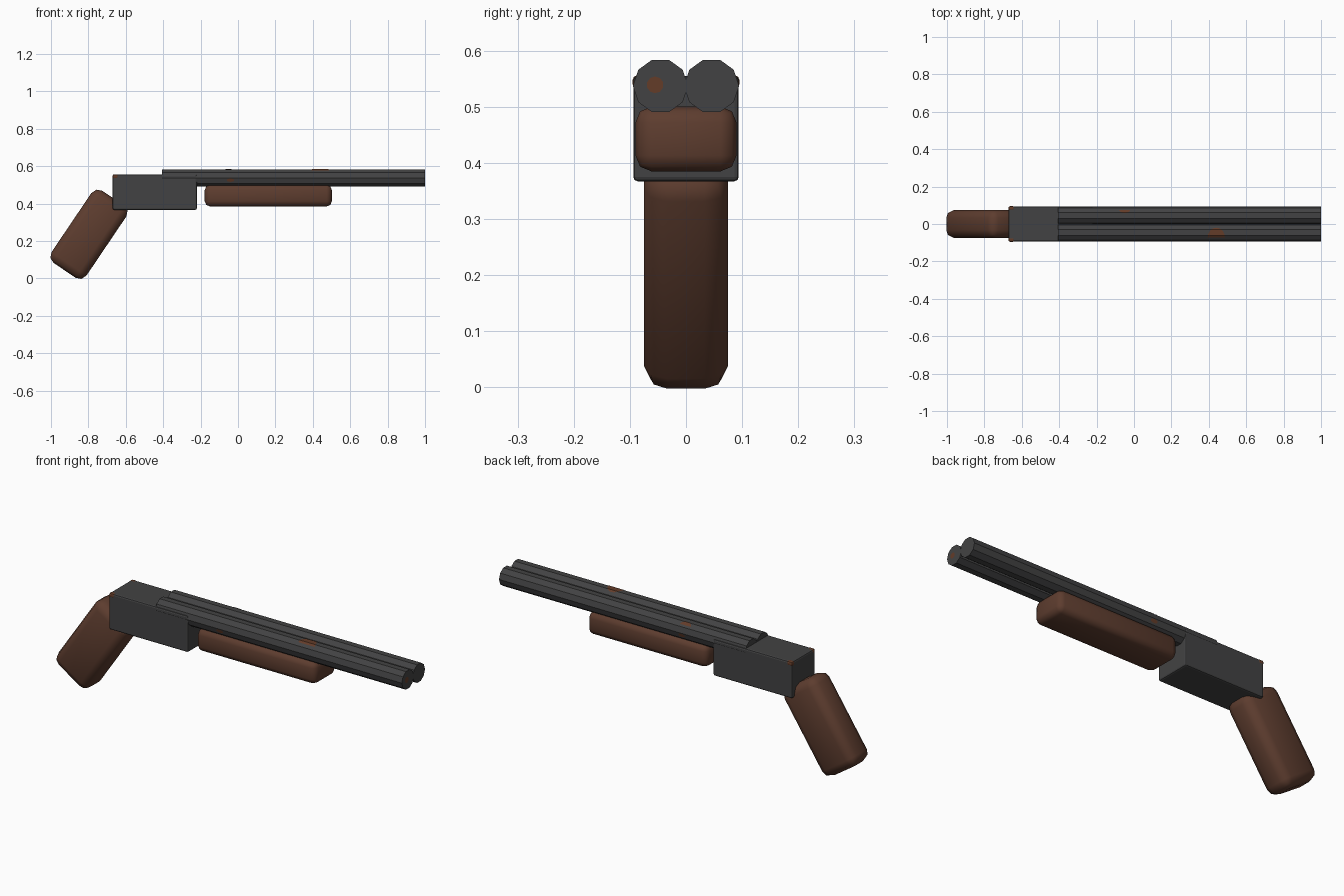
import bpy, bmesh, math
from mathutils import Vector

if "Cube" in bpy.data.objects:
    bpy.data.objects.remove(bpy.data.objects["Cube"])


def material(name, rgb):
    m = bpy.data.materials.new(name)
    m.diffuse_color = (*rgb, 1)
    m.use_nodes = True
    m.node_tree.nodes["Principled BSDF"].inputs["Base Color"].default_value = m.diffuse_color
    return m


STEEL = material("dark_steel", (0.055, 0.055, 0.056))
WOOD = material("brown_wood", (0.110, 0.046, 0.028))
RUST = material("rust", (0.125, 0.045, 0.022))


def add_object(name, bm, mat, smooth=False):
    me = bpy.data.meshes.new(name)
    for f in bm.faces:
        f.smooth = smooth
    bm.to_mesh(me)
    bm.free()
    me.materials.append(mat)
    ob = bpy.data.objects.new(name, me)
    bpy.context.collection.objects.link(ob)
    return ob


def bevel_box(name, center, size, bevel, segments, mat, smooth=False, tilt=0):
    bm = bmesh.new()
    bmesh.ops.create_cube(bm, size=1)
    bmesh.ops.scale(bm, vec=size, verts=bm.verts)
    bmesh.ops.bevel(bm, geom=bm.edges[:], offset=bevel, segments=segments,
                    profile=0.5, affect='EDGES')
    ob = add_object(name, bm, mat, smooth)
    ob.location = center
    ob.rotation_euler = (0, -math.radians(tilt), 0)
    return ob


# Wooden furniture and receiver
bevel_box("grip", (-0.797, 0, 0.236), (0.465, 0.15, 0.225), 0.042, 2, WOOD, True, 56)
bevel_box("fore_end", (0.162, 0, 0.4425), (0.68, 0.18, 0.115), 0.028, 2, WOOD, True)
bevel_box("receiver", (-0.445, 0, 0.461), (0.45, 0.188, 0.188), 0.008, 2, STEEL)

# Twin ten-sided barrels with closed ends
SIDES, R, BY, BZ = 10, 0.049, 0.0455, 0.537
SIDE = 2 * R * math.sin(math.pi / SIDES)


def ring_point(x, u, side, r=R):
    """Point on a barrel's perimeter; u counts facets from the +y corner."""
    def corner(k):
        a = 2 * math.pi * k / SIDES
        return Vector((x, r * math.cos(a), r * math.sin(a)))
    k = math.floor(u)
    return corner(k).lerp(corner(k + 1), u - k) + Vector((0, side * BY, BZ))


for side, name in ((-1, "barrel_right"), (1, "barrel_left")):
    bm = bmesh.new()
    ends = [[bm.verts.new(ring_point(x, k, side)) for k in range(SIDES)]
            for x in (-0.405, 1.0)]
    for k in range(SIDES):
        n = (k + 1) % SIDES
        bm.faces.new((ends[0][k], ends[0][n], ends[1][n], ends[1][k]))
    for e in ends:
        bm.faces.new(e)
    bmesh.ops.recalc_face_normals(bm, faces=bm.faces)
    add_object(name, bm, STEEL)


# Rust patches wrapped onto the barrel facets
def rust_patch(name, side, x, u, rx, ru, arc):
    bm = bmesh.new()
    n = 10
    angles = [arc[0] + (arc[1] - arc[0]) * i / n for i in range(n + 1)]
    if arc[1] - arc[0] > 350:
        angles.pop()
    bm.faces.new([bm.verts.new((x + rx * math.cos(math.radians(a)),
                                u + ru * math.sin(math.radians(a)), 0)) for a in angles])
    for k in range(math.floor(u - ru), math.ceil(u + ru) + 1):
        bmesh.ops.bisect_plane(bm, geom=bm.verts[:] + bm.edges[:] + bm.faces[:],
                               plane_co=(0, k, 0), plane_no=(0, 1, 0))
    for v in bm.verts:
        v.co = ring_point(v.co.x, v.co.y, side, R + 0.0012)
    bm.normal_update()
    axis = Vector((0, side * BY, BZ))
    for f in bm.faces:
        out = f.calc_center_median() - axis
        out.x = 0
        if f.normal.dot(out) < 0:
            f.normal_flip()
    add_object(name, bm, RUST)


rust_patch("rust_top_right", -1, 0.44, 3.4, 0.046, 1.8, (180, 360))
rust_patch("rust_top_left", 1, -0.05, 1.4, 0.03, 0.65, (0, 180))
rust_patch("rust_side_right", -1, -0.04, 5.4, 0.02, 0.3, (0, 360))
rust_patch("rust_side_left", 1, -0.04, -0.4, 0.02, 0.3, (0, 360))

# Rust spot on the right muzzle
bm = bmesh.new()
bmesh.ops.create_circle(bm, cap_ends=True, segments=10, radius=0.015)
for v in bm.verts:
    v.co = (1.001, v.co.x - 0.055, v.co.y + 0.539)
bm.normal_update()
for f in bm.faces:
    if f.normal.x < 0:
        f.normal_flip()
add_object("rust_muzzle", bm, RUST)

# Rust on the rear top corners of the receiver
for side, name in ((-1, "rust_corner_right"), (1, "rust_corner_left")):
    bevel_box(name, (-0.655, side * 0.083, 0.544), (0.032, 0.024, 0.024),
              0.008, 2, RUST)
